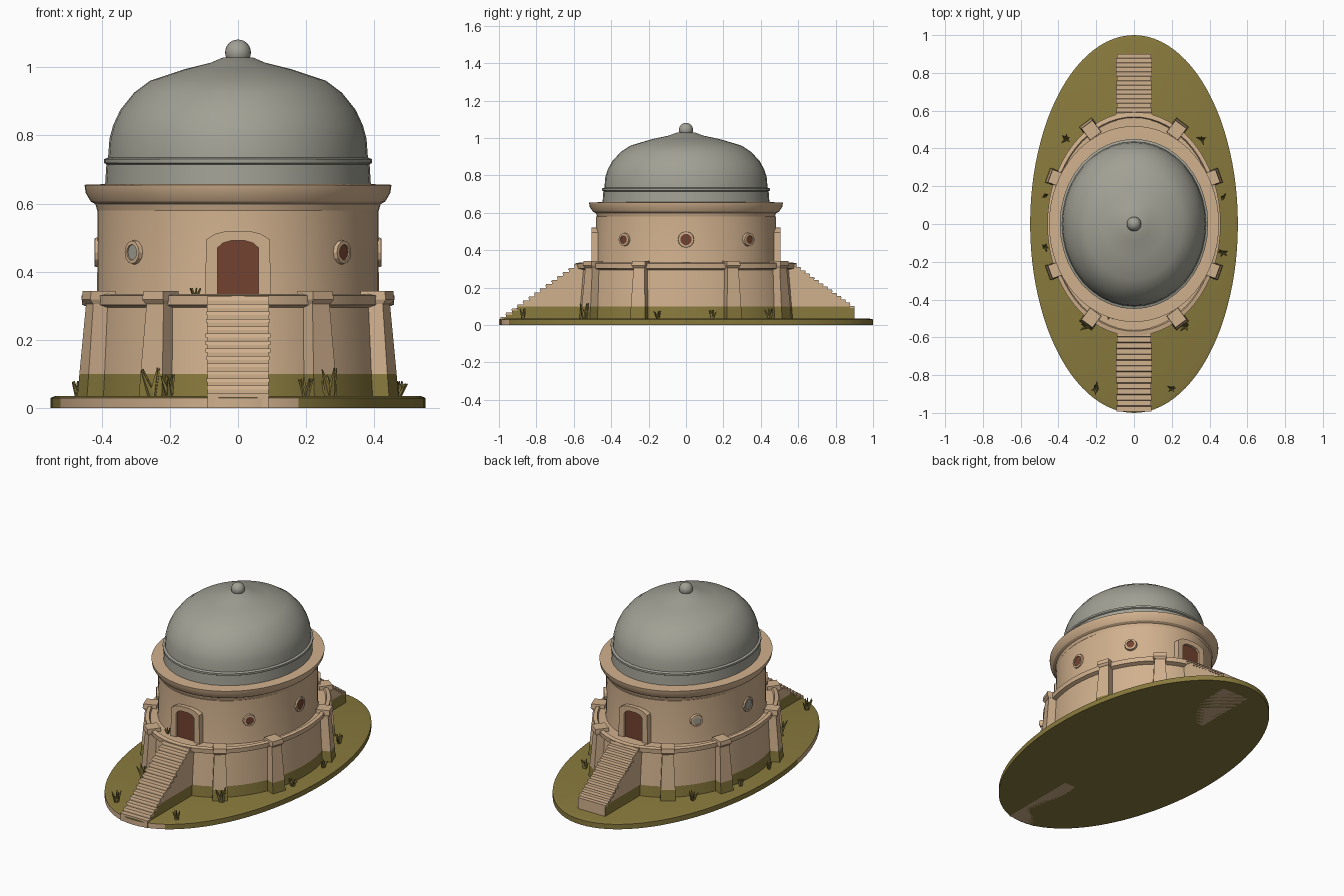
import bpy, bmesh, math, random
from mathutils import Vector, Matrix

if "Cube" in bpy.data.objects:
    bpy.data.objects.remove(bpy.data.objects["Cube"])

random.seed(4)


def mat(name, col):
    m = bpy.data.materials.new(name)
    m.diffuse_color = (*col, 1)
    m.use_nodes = True
    m.node_tree.nodes["Principled BSDF"].inputs["Base Color"].default_value = m.diffuse_color
    return m


STONE = mat("sandstone", (0.64, 0.44, 0.27))
MOSS = mat("olive moss", (0.25, 0.195, 0.047))
LEAD = mat("grey dome", (0.36, 0.355, 0.30))
WOOD = mat("brown door", (0.17, 0.055, 0.03))
MOSS_Z = 0.10


def finish(bm, name, mats, rule=None, smooth=None):
    bmesh.ops.recalc_face_normals(bm, faces=bm.faces[:])
    bm.normal_update()
    if rule:
        for f in bm.faces:
            f.material_index = rule(f)
    me = bpy.data.meshes.new(name)
    bm.to_mesh(me)
    bm.free()
    for m in mats:
        me.materials.append(m)
    ob = bpy.data.objects.new(name, me)
    bpy.context.collection.objects.link(ob)
    if smooth:
        bpy.ops.object.select_all(action='DESELECT')
        ob.select_set(True)
        bpy.context.view_layer.objects.active = ob
        bpy.ops.object.shade_smooth_by_angle(angle=math.radians(smooth))
    return ob


def lathe(name, profile, ratio, mats, rule=None, n=64, smooth=30):
    """Elliptical turned shape; ratio = y radius / x radius."""
    bm = bmesh.new()
    rings = []
    for r, z in profile:
        rings.append([bm.verts.new((r * math.cos(a), r * ratio * math.sin(a), z))
                      for a in (2 * math.pi * i / n for i in range(n))])
    for lo, hi in zip(rings, rings[1:]):
        for i in range(n):
            j = (i + 1) % n
            bm.faces.new((lo[i], lo[j], hi[j], hi[i]))
    bm.faces.new(rings[0])
    bm.faces.new(rings[-1])
    return finish(bm, name, mats, rule, smooth)


def prism(bm, pts, d):
    """Extrude a closed outline by vector d."""
    a = [bm.verts.new(p) for p in pts]
    b = [bm.verts.new(Vector(p) + Vector(d)) for p in pts]
    bm.faces.new(a)
    bm.faces.new(b)
    for i in range(len(a)):
        j = (i + 1) % len(a)
        bm.faces.new((a[i], a[j], b[j], b[i]))


def mossy(f):
    return 1 if f.calc_center_median().z < MOSS_Z else 0


def base_rule(f):
    c = f.calc_center_median()
    return 1 if abs(f.normal.z) < 0.5 and c.y < -0.3 and c.x < 0.18 else 0


# Ground slab, with a bare stone edge at the front left
lathe("ground_slab", [(0.55, 0), (0.55, 0.03), (0.535, 0.036)], 1 / 0.55,
      [MOSS, STONE], base_rule, n=96)

# Battered plinth, mossy at the foot, with a projecting rim
lathe("plinth", [(0.452, 0.02), (0.447, MOSS_Z), (0.435, 0.295), (0.457, 0.303),
                 (0.459, 0.33), (0.44, 0.334), (0.435, 0.322)], 1.29, [STONE, MOSS], mossy)

# Drum and flared cornice
lathe("drum", [(0.417, 0.31), (0.413, 0.34), (0.412, 0.58)], 1.17, [STONE])
lathe("cornice", [(0.40, 0.57), (0.413, 0.58), (0.418, 0.598), (0.432, 0.606),
                  (0.447, 0.632), (0.45, 0.655), (0.39, 0.657)], 1.152, [STONE])

# Dome with ridge band, and ball finial
lathe("dome", [(0.39, 0.65), (0.386, 0.715), (0.393, 0.719), (0.393, 0.73), (0.381, 0.735),
               (0.377, 0.79), (0.366, 0.83), (0.345, 0.875), (0.305, 0.925), (0.258, 0.96),
               (0.16, 0.993), (0.08, 1.013), (0.045, 1.028)], 1.145, [LEAD], n=40, smooth=35)
bm = bmesh.new()
bmesh.ops.create_uvsphere(bm, u_segments=20, v_segments=12, radius=0.038,
                          matrix=Matrix.Translation((0, 0, 1.043)))
finish(bm, "finial", [LEAD], smooth=40)


# Buttresses: tapered piers with caps around the plinth
def loft(bm, p, n, t, sections):
    rings = []
    for z, w, inner, outer in sections:
        rings.append([bm.verts.new(p + n * o + t * s + Vector((0, 0, z)))
                      for o, s in ((inner, -w), (outer, -w), (outer, w), (inner, w))])
    for lo, hi in zip(rings, rings[1:]):
        for i in range(4):
            j = (i + 1) % 4
            bm.faces.new((lo[i], lo[j], hi[j], hi[i]))
    bm.faces.new(rings[0])
    bm.faces.new(rings[-1])


bm = bmesh.new()
for deg in (25, 60):
    for a in (deg, 180 - deg, 180 + deg, 360 - deg):
        c, s = math.cos(math.radians(a)), math.sin(math.radians(a))
        p = Vector((0.435 * c, 0.56 * s, 0))
        n = Vector((c / 0.435, s / 0.56, 0)).normalized()
        t = Vector((-n.y, n.x, 0))
        loft(bm, p, n, t, [(0.02, 0.042, -0.02, 0.068), (MOSS_Z, 0.04, -0.02, 0.061),
                           (0.31, 0.031, -0.02, 0.043)])
        loft(bm, p, n, t, [(0.305, 0.033, -0.022, 0.045), (0.318, 0.038, -0.025, 0.055),
                           (0.343, 0.036, -0.024, 0.052)])
finish(bm, "buttresses", [STONE, MOSS], mossy)


# Stairs: stepped outline swept across, moss on the side walls
def stairs(name, side, y0, z0, steps=14, y1=0.565, z1=0.325, w=0.09):
    pts = [(y0, 0.0)]
    dy, dz = (y1 - y0) / steps, (z1 - z0) / (steps - 1)
    for i in range(steps):
        z = z0 + dz * i
        pts += [(y0 + dy * i, z), (y0 + dy * (i + 1), z)]
    pts += [(0.5, z1), (0.5, 0.0)]
    bm = bmesh.new()
    prism(bm, [(-w, side * y, z) for y, z in pts], (2 * w, 0, 0))
    bmesh.ops.bisect_plane(bm, geom=bm.verts[:] + bm.edges[:] + bm.faces[:],
                           plane_co=(0, 0, MOSS_Z), plane_no=(0, 0, 1))
    finish(bm, name, [STONE, MOSS],
           lambda f: 1 if abs(f.normal.x) > 0.9 and mossy(f) else 0)
    # slightly overhanging worn treads
    bm = bmesh.new()
    for i in range(steps):
        y, z = y0 + dy * i, z0 + dz * i
        x = w + random.uniform(0.0, 0.006)
        loft(bm, Vector((0, side * y, 0)), Vector((0, side, 0)), Vector((1, 0, 0)),
             [(z - 0.009, x, 0.004 if i else 0, dy), (z + 0.002, x, 0, dy)])
    finish(bm, name + "_treads", [STONE])


stairs("front_stairs", -1, 0.992, 0.042)
stairs("back_stairs", 1, 0.9, 0.1)

# Doors and stone door frames, front and back
arch = [(0.06, 0.32), (0.06, 0.47), (0.045, 0.484), (0.02, 0.491)]
arch += [(-x, z) for x, z in reversed(arch)]
outer = [(-0.097, 0.32), (-0.093, 0.495), (-0.065, 0.512), (-0.03, 0.52)]
outer += [(-x, z) for x, z in reversed(outer)]
for side, label in ((-1, "front"), (1, "back")):
    bm = bmesh.new()
    prism(bm, [(x, side * 0.46, z) for x, z in arch], (0, side * 0.029, 0))
    finish(bm, label + "_door", [WOOD])
    bm = bmesh.new()
    prism(bm, [(x, side * 0.455, z) for x, z in arch + outer], (0, side * 0.05, 0))
    finish(bm, label + "_door_frame", [STONE])

# Round windows: stone rings with a dark or grey disc
for i, (x, y) in enumerate([(0.305, -0.329), (0.412, 0), (0.305, 0.335),
                            (-0.305, -0.329), (-0.412, 0), (-0.305, 0.335)]):
    n = Vector((x / 0.412 ** 2, y / 0.482 ** 2, 0)).normalized()
    r = 0.033 if y == 0 else 0.025
    M = Matrix.Translation((x, y, 0.457)) @ n.to_track_quat('Z', 'Y').to_matrix().to_4x4()
    bm = bmesh.new()
    bmesh.ops.create_cone(bm, cap_ends=True, segments=12, radius1=r, radius2=r,
                          depth=0.008, matrix=M)
    finish(bm, "window_pane_%d" % i, [WOOD if x > 0 else LEAD])
    bm = bmesh.new()
    rings = [[bm.verts.new(M @ Vector((q * math.cos(k * math.pi / 6), q * math.sin(k * math.pi / 6), h)))
              for k in range(12)]
             for q, h in ((r + 0.012, -0.01), (r + 0.009, 0.008), (r - 0.002, 0.009), (r - 0.002, -0.01))]
    for a, b in zip(rings, rings[1:] + rings[:1]):
        for k in range(12):
            j = (k + 1) % 12
            bm.faces.new((a[k], a[j], b[j], b[k]))
    finish(bm, "window_ring_%d" % i, [STONE])

# Small plants around the foot of the walls and by the stairs
bm = bmesh.new()
for x, y, z, h in [(-0.2, -0.87, 0.03, 0.07), (0.2, -0.87, 0.03, 0.06), (0.27, -0.54, 0.03, 0.09),
                   (-0.25, -0.54, 0.03, 0.09), (0.47, -0.15, 0.03, 0.05), (0.47, 0.14, 0.03, 0.05),
                   (-0.47, 0.15, 0.03, 0.05), (-0.47, -0.12, 0.03, 0.05), (0.36, 0.45, 0.03, 0.06),
                   (-0.36, 0.45, 0.03, 0.06), (-0.125, -0.49, 0.32, 0.035)]:
    for k in range(6):
        R = (Matrix.Rotation(k * 1.05 + random.random(), 4, 'Z')
             @ Matrix.Rotation(random.uniform(0.15, 0.6), 4, 'X'))
        bmesh.ops.create_cone(bm, cap_ends=True, segments=5, radius1=h * 0.16, radius2=0.002, depth=h,
                              matrix=Matrix.Translation((x, y, z)) @ R
                              @ Matrix.Translation((0, 0, h / 2)))
finish(bm, "plants", [MOSS])
